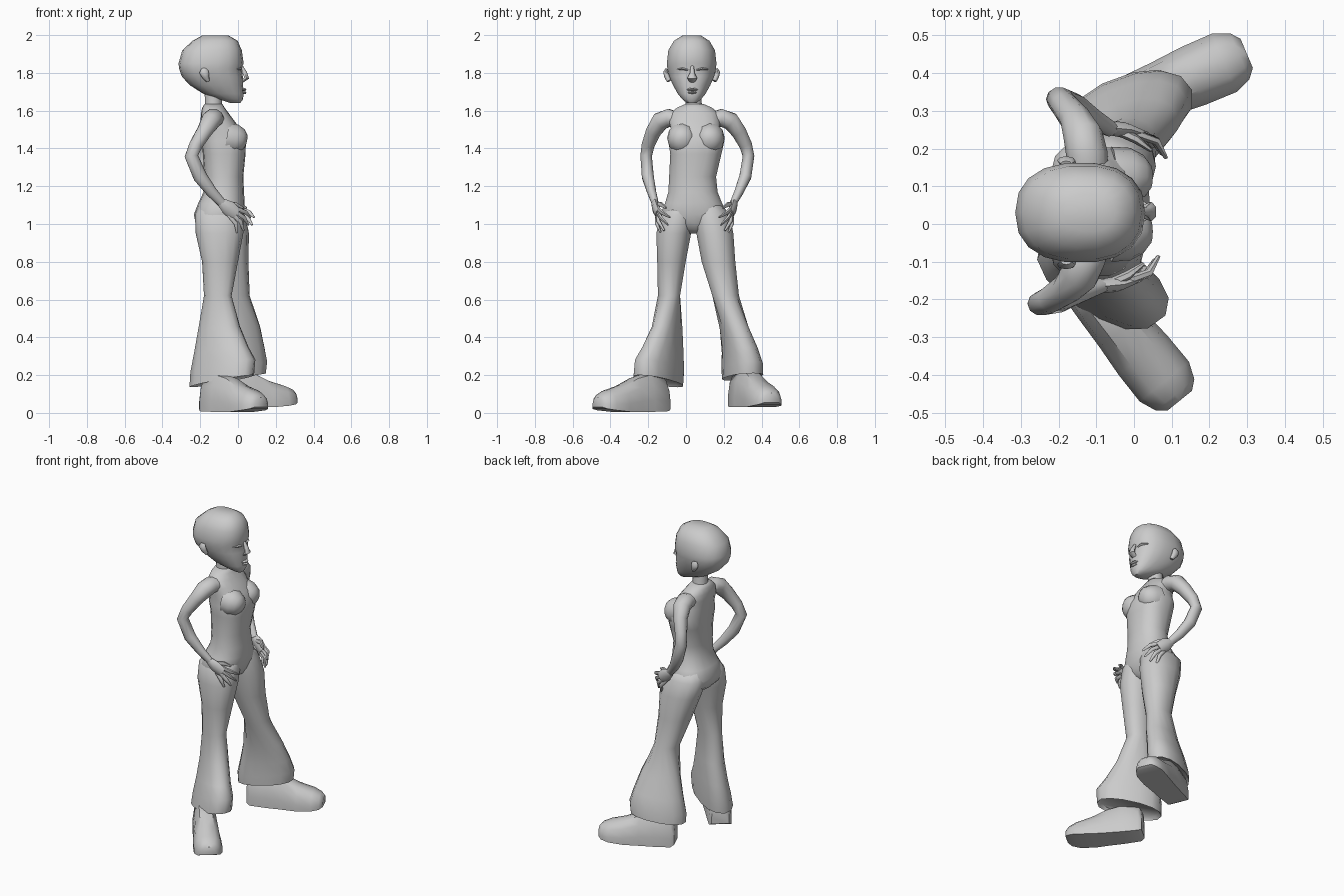
import bpy, bmesh, math
from mathutils import Vector

cube = bpy.data.objects.get("Cube")
if cube:
    bpy.data.objects.remove(cube)

grey = bpy.data.materials.new("plain grey")
grey.use_nodes = True
grey.diffuse_color = (0.6, 0.6, 0.6, 1)
grey.node_tree.nodes["Principled BSDF"].inputs["Base Color"].default_value = (0.6, 0.6, 0.6, 1)


def loft(name, rings, angle=60):
    """Skin a list of point rings and cap both ends."""
    bm = bmesh.new()
    loops = [[bm.verts.new(p) for p in ring] for ring in rings]
    n = len(loops[0])
    for low, high in zip(loops, loops[1:]):
        for i in range(n):
            j = (i + 1) % n
            bm.faces.new((low[i], low[j], high[j], high[i]))
    bm.faces.new(loops[0])
    bm.faces.new(loops[-1])
    bmesh.ops.recalc_face_normals(bm, faces=bm.faces)
    mesh = bpy.data.meshes.new(name)
    bm.to_mesh(mesh)
    bm.free()
    mesh.materials.append(grey)
    obj = bpy.data.objects.new(name, mesh)
    bpy.context.collection.objects.link(obj)
    bpy.ops.object.select_all(action='DESELECT')
    obj.select_set(True)
    bpy.context.view_layer.objects.active = obj
    bpy.ops.object.shade_smooth_by_angle(angle=math.radians(angle))


def power(value, p):
    return math.copysign(abs(value) ** p, value)


def level_ring(z, x, y, a, b, turn=0, tilt=0, n=14, p=0.9):
    """Flat ring: centre, half sizes, turn in degrees, rise towards its front."""
    c, s = math.cos(math.radians(turn)), math.sin(math.radians(turn))
    ring = []
    for i in range(n):
        t = 2 * math.pi * i / n
        u, v = a * power(math.cos(t), p), b * power(math.sin(t), p)
        ring.append(Vector((x + u * c - v * s, y + u * s + v * c, z + tilt * u)))
    return ring


def tube(name, path, hint=(0, 1, 0), n=8):
    """Limb along x, y, z points with half sizes along and across the hint."""
    pts = [Vector(q[:3]) for q in path]
    rings = []
    for k, q in enumerate(path):
        t = (pts[min(k + 1, len(pts) - 1)] - pts[max(k - 1, 0)]).normalized()
        side = Vector(hint)
        side = (side - t * side.dot(t)).normalized()
        other = t.cross(side)
        rings.append([pts[k] + side * q[3] * math.cos(2 * math.pi * i / n)
                      + other * q[4] * math.sin(2 * math.pi * i / n) for i in range(n)])
    loft(name, rings)


def shoe(name, x, y, z, turn):
    """Rounded shoe with a flat sole; sections run from heel to toe."""
    c, s = math.cos(math.radians(turn)), math.sin(math.radians(turn))
    rings = []
    for u, w, top, low in [(0, .052, .15, .015), (.02, .066, .19, .003), (.12, .072, .205, 0),
                           (.21, .076, .185, 0), (.3, .083, .142, 0), (.39, .084, .115, .008),
                           (.435, .066, .095, .015), (.455, .042, .075, .025)]:
        shape = [(1, 0), (1, .3), (.85, .68), (.5, .95), (0, 1)]
        shape += [(-a, h) for a, h in reversed(shape[:-1])]
        rings.append([Vector((x + u * c - a * w * s, y + u * s + a * w * c,
                              z + low + h * (top - low))) for a, h in shape])
    loft(name, rings, 45)


# Head, from chin to crown: z, back x, front x, half width
head = [(1.64, -.04, .012, .025), (1.66, -.10, .026, .05), (1.69, -.185, .03, .075),
        (1.735, -.255, .027, .1), (1.78, -.297, .026, .12), (1.82, -.311, .018, .13),
        (1.85, -.315, .03, .133), (1.92, -.295, .02, .125), (1.97, -.24, -.002, .095),
        (1.998, -.19, -.05, .05)]
loft("head", [level_ring(z, (b + f) / 2, .03, (f - b) / 2, w, n=18, p=.85)
              for z, b, f, w in head], 50)

# Facial features
tube("nose", [(.02, .033, 1.835, .009, .008), (.036, .033, 1.80, .013, .014),
              (.046, .033, 1.773, .026, .015), (.025, .033, 1.755, .018, .008)], n=6)
for name, z, w in [("upper_lip", 1.713, .027), ("lower_lip", 1.697, .022)]:
    tube(name, [(.02, .033 - w, z - .002, .004, .003), (.031, .033 - w / 2, z, .009, .007),
                (.035, .033, z - .002, .01, .008), (.031, .033 + w / 2, z, .009, .007),
                (.02, .033 + w, z - .002, .004, .003)], hint=(1, 0, 0), n=6)
for side, s in [("right", -1), ("left", 1)]:
    tube(side + "_eyelid", [(.015, .033 + s * .022, 1.815, .008, .004),
                            (.011, .033 + s * .05, 1.822, .01, .008),
                            (-.015, .033 + s * .08, 1.82, .007, .004)], hint=(1, 0, 0), n=6)
    tube(side + "_ear", [(-.16, .03 + s * .12, 1.757, .012, .01),
                         (-.172, .03 + s * .132, 1.782, .014, .02),
                         (-.18, .03 + s * .138, 1.805, .012, .025),
                         (-.18, .03 + s * .13, 1.822, .008, .014)])

# Neck
tube("neck", [(-.13, .043, 1.57, .056, .056), (-.13, .04, 1.64, .043, .045),
              (-.13, .035, 1.74, .045, .048)], n=12)

# Body from collar to crotch: z, centre x, centre y, half depth, half width, squareness
body = [(1.635, -.13, .045, .048, .05, .9), (1.615, -.13, .045, .06, .095, .9),
        (1.585, -.122, .045, .074, .13, .9), (1.55, -.11, .045, .088, .138, .85),
        (1.5, -.09, .05, .105, .13, .8), (1.44, -.075, .055, .117, .15, .75),
        (1.37, -.073, .052, .113, .137, .8), (1.25, -.075, .035, .103, .126, .9),
        (1.17, -.075, .037, .107, .132, .9), (1.11, -.088, .04, .123, .153, .85),
        (1.05, -.102, .042, .132, .182, .8), (1.0, -.105, .045, .118, .165, .8),
        (.97, -.1, .045, .095, .1, .9), (.95, -.095, .045, .06, .04, .9)]
loft("body", [level_ring(*r[:5], n=18, p=r[5]) for r in body])
for side, y in [("right", -.02), ("left", .125)]:
    tube(side + "_bust", [(-.06, y, 1.455, .08, .085), (-.01, y, 1.447, .077, .08),
                          (.025, y, 1.442, .058, .06), (.042, y, 1.438, .034, .036),
                          (.047, y, 1.437, .012, .012)], n=12)

# Flared trouser legs with raised front hems
legs = {
    "right": [(1.1, -.095, -.025, .105, .075), (1.05, -.1, -.042, .128, .096),
              (.95, -.098, -.065, .126, .094),
              (.8, -.095, -.077, .095, .077), (.62, -.107, -.09, .073, .06),
              (.45, -.1, -.1, .118, .067, -25, .08), (.33, -.09, -.122, .16, .08, -31, .15),
              (.25, -.08, -.14, .193, .092, -32, .18), (.168, -.086, -.147, .19, .097, -32, .17),
              (.188, -.086, -.147, .175, .085, -32, .17)],
    "left": [(1.1, -.09, .115, .105, .08), (1.05, -.093, .132, .128, .1),
             (.95, -.07, .153, .128, .1), (.8, -.045, .172, .1, .091),
             (.62, -.012, .21, .074, .072), (.45, 0, .255, .12, .073, 14, .08),
             (.33, -.005, .285, .152, .085, 18, .12), (.25, -.008, .297, .172, .094, 20, .14),
             (.19, -.012, .3, .168, .095, 20, .12), (.205, -.012, .3, .15, .083, 20, .12)]}
for side, rings in legs.items():
    loft(side + "_trouser_leg", [level_ring(*r) for r in rings])

# Shoes
shoe("right_shoe", -.165, -.115, .006, -51)
shoe("left_shoe", -.12, .275, .03, 23)

# Arms, bent with hands on the hips
arms = {
    "right": [(-.12, -.04, 1.55, .052, .04), (-.13, -.09, 1.562, .055, .05),
              (-.145, -.135, 1.545, .053, .05), (-.178, -.172, 1.49, .042, .042),
              (-.222, -.2, 1.42, .036, .036), (-.247, -.211, 1.36, .036, .032),
              (-.2, -.202, 1.25, .037, .033), (-.14, -.182, 1.17, .03, .025),
              (-.085, -.163, 1.11, .024, .019)],
    "left": [(-.12, .13, 1.55, .052, .04), (-.125, .185, 1.562, .055, .05),
             (-.135, .235, 1.545, .053, .05), (-.155, .278, 1.49, .042, .042),
             (-.185, .315, 1.42, .036, .036), (-.198, .331, 1.36, .036, .032),
             (-.16, .314, 1.25, .037, .033), (-.11, .28, 1.17, .03, .025),
             (-.06, .25, 1.11, .024, .019)]}
fingers = [(.0, 1.073, .065, -.085, 1.035), (-.008, 1.058, .055, -.095, .995),
           (-.02, 1.045, .03, -.115, .965), (-.034, 1.035, -.005, -.135, .955)]
for side, path in arms.items():
    tube(side + "_arm", path, hint=(1, 0, 0), n=10)

    def place(x, y, z, a, b):
        return (x, y, z, a, b) if side == "right" else (x + .02, .09 - y, z, a, b)

    tube(side + "_palm", [place(-.09, -.165, 1.115, .018, .024),
                          place(-.05, -.16, 1.085, .021, .04),
                          place(-.01, -.147, 1.05, .015, .036)])
    for k, (x, z, tx, ty, tz) in enumerate(fingers):
        tube(f"{side}_finger_{k + 1}",
             [place(x - .015, -.15, z + .012, .012, .012),
              place((x + tx) / 2 + .008, (ty - .15) / 2 - .012, (z + tz) / 2 + .008, .011, .012),
              place(tx, ty, tz, .005, .006)], n=6)
    tube(side + "_thumb", [place(-.055, -.155, 1.1, .014, .014),
                           place(-.015, -.135, 1.105, .012, .013),
                           place(.025, -.105, 1.085, .005, .006)], n=6)
